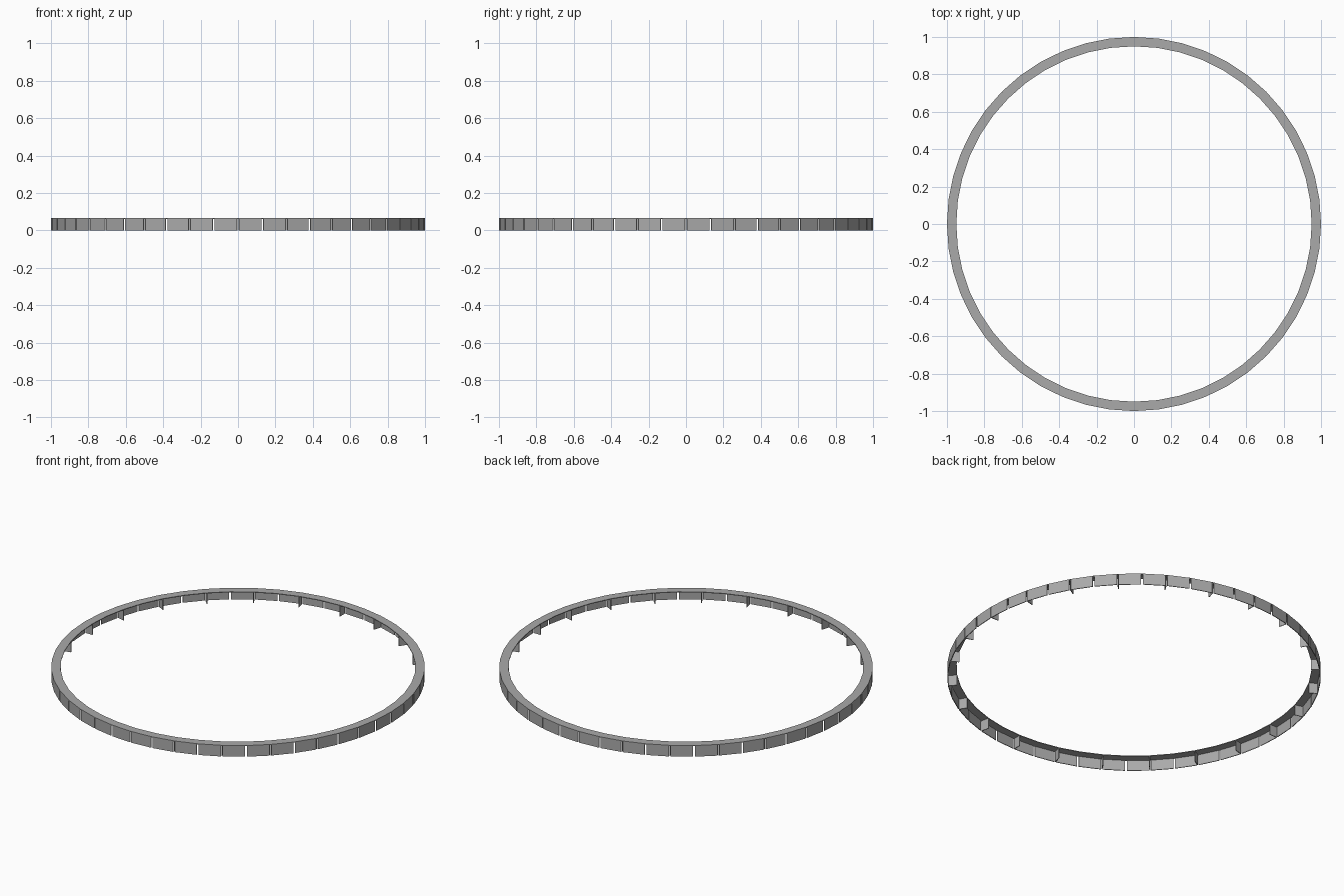
import bpy, math
from mathutils import Matrix

if "Cube" in bpy.data.objects:
    bpy.data.objects.remove(bpy.data.objects["Cube"])

N = 48                  # wall panels
STEP = 2 * math.pi / N
R_OUT, R_IN, H, T = 1.0, 0.95, 0.066, 0.004

grey = bpy.data.materials.new("grey")
grey.diffuse_color = (0.4, 0.4, 0.4, 1)
grey.use_nodes = True
grey.node_tree.nodes["Principled BSDF"].inputs["Base Color"].default_value = grey.diffuse_color


def prism(name, outline, z0, z1, angle=0):
    """Extrude a plan outline from z0 to z1, turned about the ring centre."""
    n = len(outline)
    verts = [(x, y, z) for z in (z0, z1) for x, y in outline]
    faces = [list(range(n))[::-1], list(range(n, 2 * n))]
    faces += [[i, (i + 1) % n, n + (i + 1) % n, n + i] for i in range(n)]
    me = bpy.data.meshes.new(name)
    me.from_pydata(verts, [], faces)
    me.transform(Matrix.Rotation(angle, 4, 'Z'))
    me.materials.append(grey)
    ob = bpy.data.objects.new(name, me)
    bpy.context.collection.objects.link(ob)


half = STEP / 2
apothem = R_OUT * math.cos(half)
width = R_OUT * math.sin(half)
inner = R_IN * math.cos(half)
inner_w = R_IN * math.sin(half)
gap = 0.005

for i in range(N):
    mid = (i + 0.5) * STEP
    # flat top plate, meeting its neighbours
    prism("top_plate", [(inner, -inner_w), (apothem, -width),
                        (apothem, width), (inner, inner_w)], H - T, H, mid)
    # outer wall panel with a slit at each end
    w = width - gap
    prism("wall_panel", [(apothem - T, -w), (apothem, -w),
                         (apothem, w), (apothem - T, w)], 0, H - T, mid)
    # radial bracket under every second seam
    if i % 2 == 0:
        prism("bracket", [(R_IN, -T / 2), (R_OUT - T, -T / 2),
                          (R_OUT - T, T / 2), (R_IN, T / 2)], 0, H - T, i * STEP)
